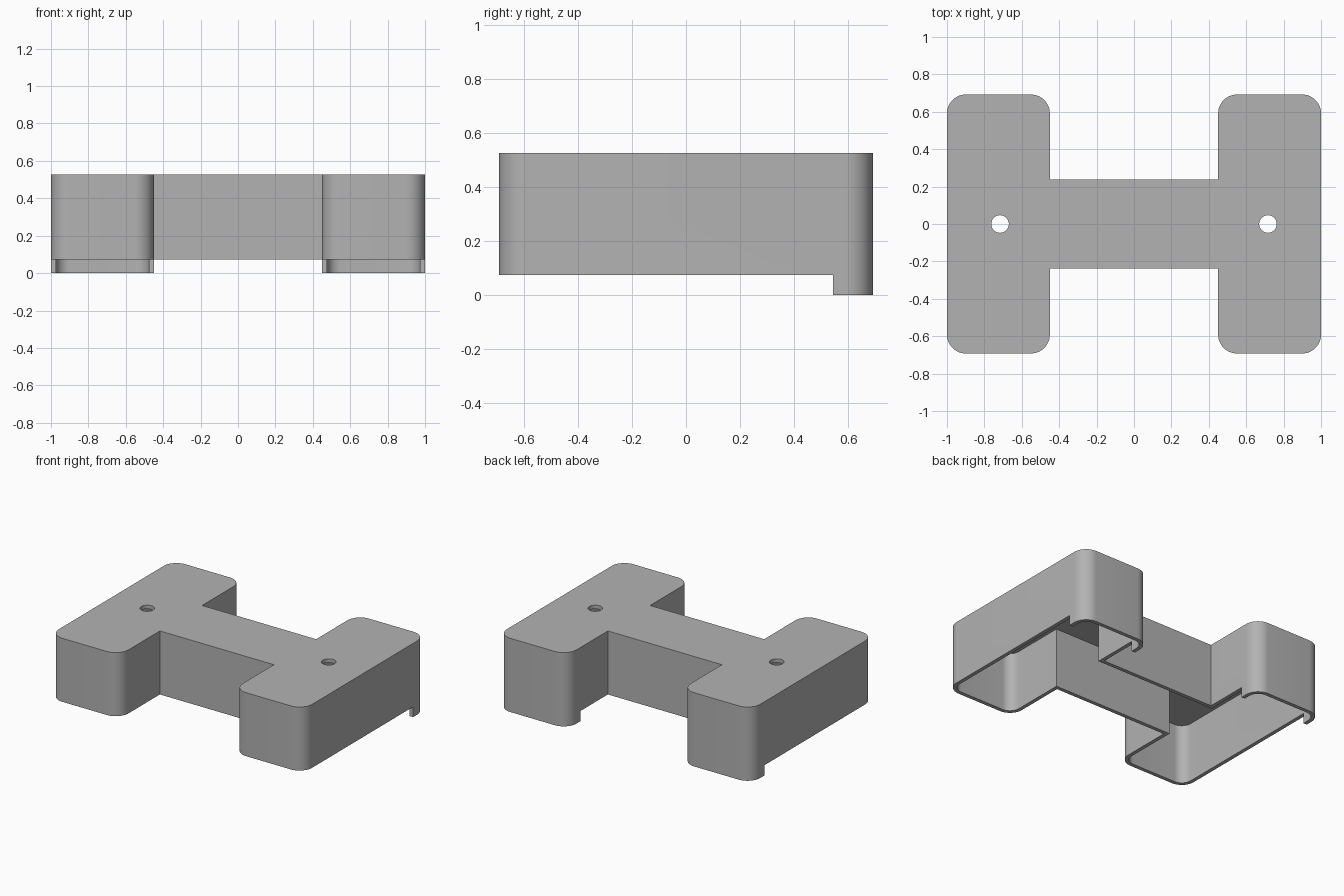
import bpy, bmesh, math
from mathutils import Vector

cube = bpy.data.objects.get("Cube")
if cube:
    bpy.data.objects.remove(cube, do_unlink=True)

WALL = 0.027      # shell thickness
HEIGHT = 0.526
RIM = 0.073       # bottom edge of the main walls
RADIUS = 0.1      # outer corner radius

grey = bpy.data.materials.new("light_grey")
grey.use_nodes = True
grey.diffuse_color = (0.45, 0.45, 0.45, 1)
grey.node_tree.nodes["Principled BSDF"].inputs["Base Color"].default_value = grey.diffuse_color


def h_outline(inset):
    """H-shaped outline with rounded ends, moved inward by inset."""
    out_x, in_x = 1 - inset, 0.45 + inset
    end_y, bar_y = 0.692 - inset, 0.238 - inset
    r = RADIUS - inset

    def arc(cx, cy, start):
        angles = [start + math.pi / 2 * i / 12 for i in range(13)]
        return [(cx + r * math.cos(a), cy + r * math.sin(a)) for a in angles]

    # One quarter, from the outer side round to the bar
    quarter = (arc(out_x - r, end_y - r, 0) + arc(in_x + r, end_y - r, math.pi / 2)
               + [(in_x, bar_y)])
    left_back = quarter
    right_back = [(-x, y) for x, y in reversed(quarter)]
    right_front = [(-x, -y) for x, y in quarter]
    left_front = [(x, -y) for x, y in reversed(quarter)]
    return left_back + right_back + right_front + left_front


def prism(name, outline, z0, z1):
    """Extrude a flat outline from z0 to z1."""
    bm = bmesh.new()
    base = bm.faces.new([bm.verts.new((x, y, z0)) for x, y in outline])
    top = bmesh.ops.extrude_face_region(bm, geom=[base])["geom"]
    verts = [g for g in top if isinstance(g, bmesh.types.BMVert)]
    bmesh.ops.translate(bm, vec=Vector((0, 0, z1 - z0)), verts=verts)
    bmesh.ops.recalc_face_normals(bm, faces=bm.faces)
    mesh = bpy.data.meshes.new(name)
    bm.to_mesh(mesh)
    bm.free()
    obj = bpy.data.objects.new(name, mesh)
    bpy.context.collection.objects.link(obj)
    return obj


def cut(obj, cutter):
    """Subtract the cutter, then discard it."""
    cutter.hide_render = True
    mod = obj.modifiers.new("cut", 'BOOLEAN')
    mod.operation = 'DIFFERENCE'
    mod.solver = 'EXACT'
    mod.object = cutter
    bpy.context.view_layer.objects.active = obj
    bpy.ops.object.modifier_apply(modifier=mod.name)
    bpy.data.objects.remove(cutter, do_unlink=True)


# Hollow shell, open underneath
shell = prism("cover_shell", h_outline(0), 0, HEIGHT)
cut(shell, prism("cavity", h_outline(WALL), -0.1, HEIGHT - WALL))

# Trim the walls, leaving a lip at the back of each end
trim = [(-1.2, -1), (1.2, -1), (1.2, 0.545), (-1.2, 0.545)]
cut(shell, prism("rim_trim", trim, -0.2, RIM))

# Screw hole through the roof of each end
for side in (-1, 1):
    turns = [2 * math.pi * i / 32 for i in range(32)]
    circle = [(side * 0.716 + 0.047 * math.cos(a), 0.047 * math.sin(a)) for a in turns]
    cut(shell, prism("screw_hole", circle, 0.4, 0.6))

# Material and shading
shell.data.materials.clear()
shell.data.materials.append(grey)
for face in shell.data.polygons:
    face.material_index = 0
bpy.ops.object.select_all(action='DESELECT')
shell.select_set(True)
bpy.context.view_layer.objects.active = shell
bpy.ops.object.shade_smooth_by_angle(angle=math.radians(30))
